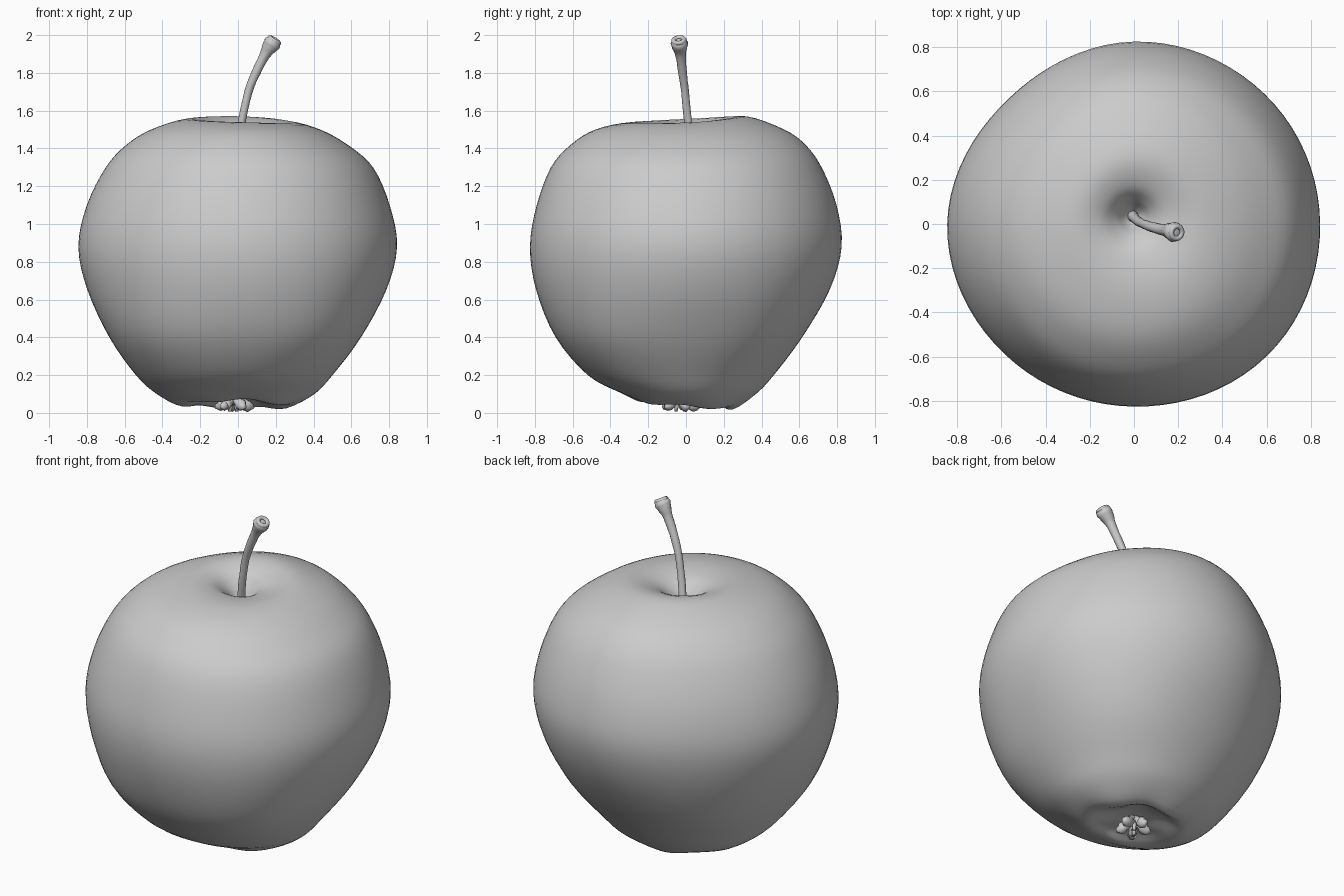
import bpy, bmesh, math, random
from mathutils import Vector

if "Cube" in bpy.data.objects:
    bpy.data.objects.remove(bpy.data.objects["Cube"])

random.seed(4)
grey = bpy.data.materials.new("plain grey")
grey.diffuse_color = (0.6, 0.6, 0.6, 1)
grey.use_nodes = True
grey.node_tree.nodes["Principled BSDF"].inputs["Base Color"].default_value = grey.diffuse_color


def catmull(p0, p1, p2, p3, t):
    return 0.5 * (2 * p1 + (p2 - p0) * t + (2 * p0 - 5 * p1 + 4 * p2 - p3) * t * t
                  + (3 * p1 - p0 - 3 * p2 + p3) * t ** 3)


def refine(pts, steps):
    """Smooth curve through a list of vectors."""
    pts = [Vector(p) for p in pts]
    out = []
    for i in range(len(pts) - 1):
        a, d = pts[max(i - 1, 0)], pts[min(i + 2, len(pts) - 1)]
        out += [catmull(a, pts[i], pts[i + 1], d, k / steps) for k in range(steps)]
    return out + [pts[-1]]


def around(values, deg):
    """Smooth interpolation of evenly spaced values around a full turn."""
    n = len(values)
    f = (deg % 360) / 360 * n
    i = int(f)
    return catmull(*[values[(i + k) % n] for k in (-1, 0, 1, 2)], f - i)


def loft(name, rings):
    """Skin closed rings and close both ends with a fan."""
    bm = bmesh.new()
    vs = [[bm.verts.new(p) for p in r] for r in rings]
    n = len(rings[0])
    for a, b in zip(vs, vs[1:]):
        for i in range(n):
            bm.faces.new((a[i], a[(i + 1) % n], b[(i + 1) % n], b[i]))
    for r in (vs[0], vs[-1]):
        c = bm.verts.new(sum((v.co for v in r), Vector()) / n)
        for i in range(n):
            bm.faces.new((r[i], r[(i + 1) % n], c))
    bmesh.ops.recalc_face_normals(bm, faces=bm.faces)
    me = bpy.data.meshes.new(name)
    bm.to_mesh(me)
    bm.free()
    for p in me.polygons:
        p.use_smooth = True
    me.materials.append(grey)
    ob = bpy.data.objects.new(name, me)
    bpy.context.collection.objects.link(ob)
    return ob


# fruit body: each level holds radius and height toward +x, +y, -x, -y
levels = [
    ((.02,) * 4, (.10,) * 4),
    ((.10,) * 4, (.09,) * 4),
    ((.18,) * 4, (.06, .06, .07, .085)),
    ((.28, .25, .30, .25), (.035, .024, .043, .068)),
    ((.405, .37, .43, .35), (.10, .10, .10, .108)),
    ((.50, .465, .54, .52), (.2,) * 4),
    ((.65, .615, .68, .69), (.4,) * 4),
    ((.785, .76, .797, .793), (.65,) * 4),
    ((.842, .824, .845, .826), (.88,) * 4),
    ((.803, .797, .80, .79), (1.1,) * 4),
    ((.715, .718, .70, .715), (1.3,) * 4),
    ((.58, .632, .59, .61), (1.42,) * 4),
    ((.435, .52, .46, .48), (1.5,) * 4),
    ((.29, .32, .28, .30), (1.537, 1.57, 1.555, 1.538)),
    ((.155, .16, .16, .16), (1.515, 1.54, 1.535, 1.525)),
    ((.085,) * 4, (1.475,) * 4),
    ((.045,) * 4, (1.42,) * 4),
    ((.01,) * 4, (1.38,) * 4),
]
# outline seen from above, relative to the four profiles, every 45 degrees
outline = (1, 1, 1, .96, 1, .992, 1, 1.015)
SEG = 80
columns = []
for s in range(SEG):
    deg = 360 * s / SEG
    a = math.radians(deg)
    m = around(outline, deg)
    pts = []
    for rs, zs in levels:
        z = around(zs, deg)
        # the lower half is fuller between the four profiles
        full = .04 * math.exp(-((z - .4) / .25) ** 2) * math.sin(2 * a) ** 2
        r = around(rs, deg) * (m + full)
        if z < .09 and r > .15:                      # gentle bumps round the underside
            z += .007 * math.cos(5 * a + .6)
        shift = max(0, 1 - r / .3) * (.04 if z > 1 else -.02)   # hollows sit off centre
        pts.append((r * math.cos(a), r * math.sin(a) + shift, z))
    columns.append(refine(pts, 4))
loft("apple_body", list(zip(*columns)))


def tube(name, stations, sides, steps, flat=1.0, rough=0.0):
    """Tube through (x, y, z, radius) stations."""
    path = refine(stations, steps)
    rings = []
    for i, p in enumerate(path):
        t = (path[min(i + 1, len(path) - 1)] - path[max(i - 1, 0)]).to_3d().normalized()
        ref = Vector((0, 1, 0)) if abs(t.y) < .8 else Vector((1, 0, 0))
        u = t.cross(ref).normalized()
        v = t.cross(u)
        ring = []
        for k in range(sides):
            a = math.tau * k / sides
            r = p[3] * (1 + random.uniform(-rough, rough))
            ring.append(p.to_3d() + u * math.cos(a) * r + v * math.sin(a) * r * flat)
        rings.append(ring)
    return loft(name, rings)


# stem: bent tube with a flared, hollowed tip
tube("stem", [(-.01, .04, 1.36, .026), (.005, .025, 1.46, .022), (.022, .01, 1.55, .021),
              (.055, -.005, 1.70, .021), (.095, -.018, 1.80, .023), (.14, -.028, 1.89, .027),
              (.163, -.032, 1.93, .038), (.18, -.036, 1.955, .045), (.192, -.038, 1.975, .038)],
     14, 3, 1, .05)
# sunken scar rim on the stem tip
bpy.ops.mesh.primitive_torus_add(location=(.192, -.038, 1.972), rotation=(.12, .55, 0),
                                 major_segments=14, minor_segments=8,
                                 major_radius=.028, minor_radius=.013)
rim = bpy.context.object
rim.name = "stem_tip_rim"
rim.data.materials.append(grey)
bpy.ops.object.shade_smooth()

# dried flower remains: a star of five thick curled lobes with a small core
cx, cy = -.025, -.03
for i in range(5):
    a = math.tau * i / 5 + .35
    c, s = math.cos(a), math.sin(a)
    k = random.uniform(.9, 1.1)
    prof = [(.01, .10, .018), (.03, .07, .024), (.055, .05, .030),
            (.08 * k, .036, .028), (.105 * k, .036, .012)]
    tube("sepal_%d" % (i + 1), [(cx + c * r, cy + s * r, z, w) for r, z, w in prof], 8, 2, .85, .2)
for i in range(2):
    a = math.tau * i / 2 + .9
    c, s = math.cos(a), math.sin(a)
    tube("dried_stamen_%d" % (i + 1),
         [(cx + c * .012, cy + s * .012, .11, .012), (cx + c * .02, cy + s * .02, .06, .014),
          (cx + c * .03, cy + s * .03, .008, .010)], 6, 2, 1, .1)
